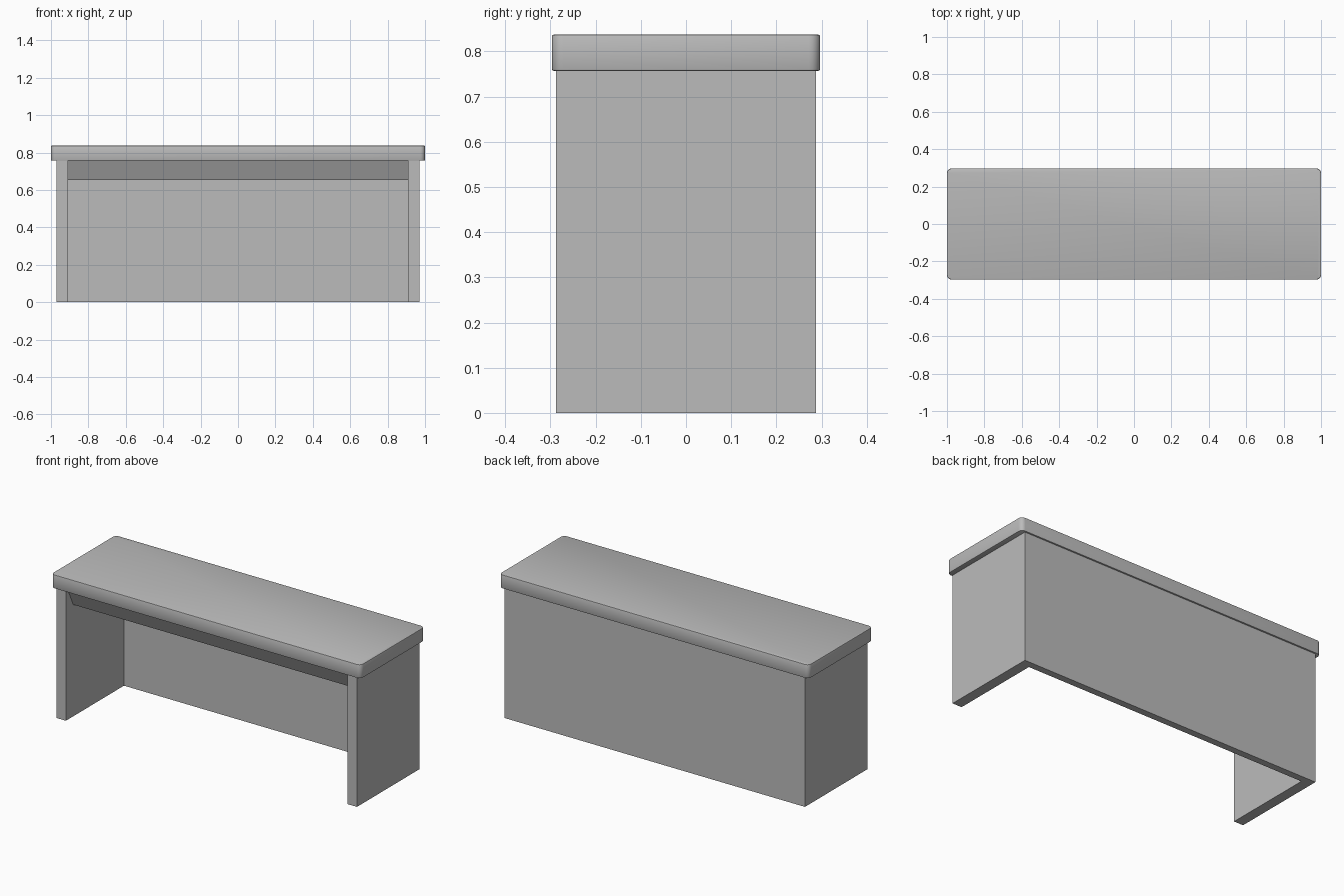
import bpy
import bmesh

cube = bpy.data.objects.get("Cube")
if cube:
    bpy.data.objects.remove(cube, do_unlink=True)

# Single painted grey finish
grey = bpy.data.materials.new("plain_grey")
grey.use_nodes = True
COLOUR = (0.5, 0.5, 0.5, 1)
grey.diffuse_color = COLOUR
grey.node_tree.nodes["Principled BSDF"].inputs["Base Color"].default_value = COLOUR

HALF_X, INNER_X, HALF_Y = 0.97, 0.91, 0.288
TOP_LOW, TOP_HIGH = 0.757, 0.837
BACK_Y = HALF_Y - 0.04


def extrude_profile(name, points, offset):
    """Make a prism by extruding a closed profile along an offset."""
    bm = bmesh.new()
    face = bm.faces.new([bm.verts.new(p) for p in points])
    out = bmesh.ops.extrude_face_region(bm, geom=[face])
    moved = [v for v in out["geom"] if isinstance(v, bmesh.types.BMVert)]
    bmesh.ops.translate(bm, verts=moved, vec=offset)
    bmesh.ops.recalc_face_normals(bm, faces=bm.faces)
    mesh = bpy.data.meshes.new(name)
    bm.to_mesh(mesh)
    bm.free()
    mesh.materials.append(grey)
    obj = bpy.data.objects.new(name, mesh)
    bpy.context.collection.objects.link(obj)
    return obj


# U-shaped base: two side panels joined by the back panel
base = [(-HALF_X, -HALF_Y, 0), (-INNER_X, -HALF_Y, 0), (-INNER_X, BACK_Y, 0),
        (INNER_X, BACK_Y, 0), (INNER_X, -HALF_Y, 0), (HALF_X, -HALF_Y, 0),
        (HALF_X, HALF_Y, 0), (-HALF_X, HALF_Y, 0)]
extrude_profile("side_and_back_panels", base, (0, 0, TOP_LOW))

# Under-desk compartment with a sloping front
tray = [(-INNER_X, -0.27, TOP_LOW), (-INNER_X, -0.22, 0.652),
        (-INNER_X, BACK_Y, 0.652), (-INNER_X, BACK_Y, TOP_LOW)]
extrude_profile("sloped_compartment", tray, (2 * INNER_X, 0, 0))

# Desktop with rounded corners and softened rims
sx, sy = 1.0, 0.297
slab = [(-sx, -sy, TOP_LOW), (sx, -sy, TOP_LOW), (sx, sy, TOP_LOW), (-sx, sy, TOP_LOW)]
desktop = extrude_profile("desktop", slab, (0, 0, TOP_HIGH - TOP_LOW))
bm = bmesh.new()
bm.from_mesh(desktop.data)
upright = [e for e in bm.edges if abs(e.verts[0].co.z - e.verts[1].co.z) > 0.01]
bmesh.ops.bevel(bm, geom=upright, offset=0.025, segments=5, profile=0.5, affect='EDGES')
rims = [e for e in bm.edges if abs(e.verts[0].co.z - e.verts[1].co.z) < 0.01]
bmesh.ops.bevel(bm, geom=rims, offset=0.004, segments=2, profile=0.5, affect='EDGES')
bm.to_mesh(desktop.data)
bm.free()

bpy.ops.object.select_all(action='DESELECT')
desktop.select_set(True)
bpy.context.view_layer.objects.active = desktop
bpy.ops.object.shade_smooth_by_angle()
